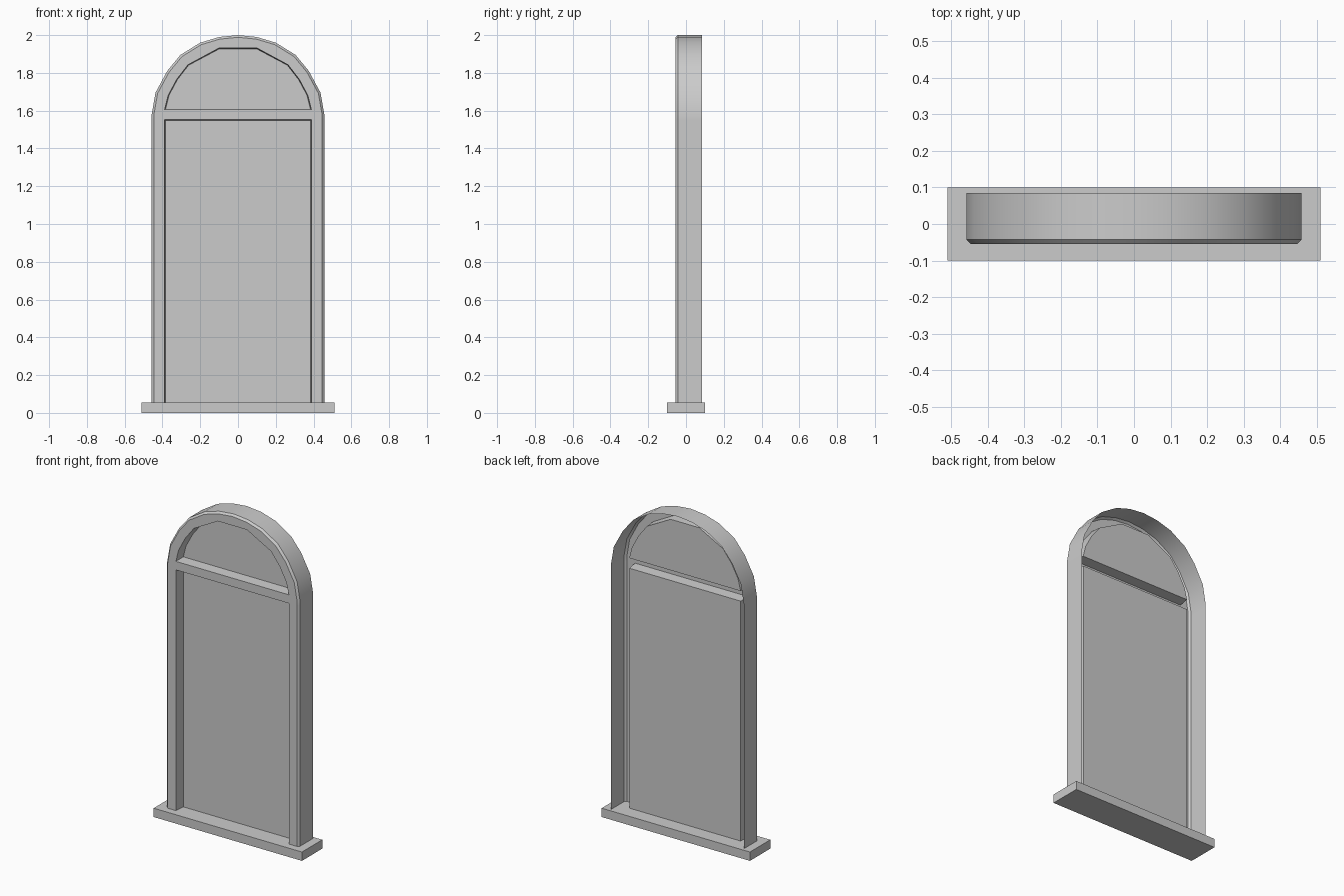
import bpy, bmesh

if "Cube" in bpy.data.objects:
    bpy.data.objects.remove(bpy.data.objects["Cube"])

SILL_TOP = 0.055
FRONT, EDGE, PANEL, BACK = -0.055, -0.043, 0.01, 0.085

# Right half profiles (x, z), from the sill up to the crown
OUTER = [(.457, SILL_TOP), (.457, 1.55), (.457, 1.58), (.437, 1.695), (.375, 1.81),
         (.305, 1.895), (.2, 1.96), (.1, 1.99), (0, 2.0)]
INNER = [(.389, SILL_TOP), (.389, 1.552), (.389, 1.605), (.37, 1.68), (.325, 1.765),
         (.265, 1.843), (.183, 1.887), (.1, 1.932), (0, 1.932)]


def mirrored(half):
    """Full path from bottom left over the crown to bottom right."""
    return [(-x, z) for x, z in half[:-1]] + half[::-1]


def make_object(name, build):
    bm = bmesh.new()
    build(bm)
    bmesh.ops.remove_doubles(bm, verts=bm.verts, dist=1e-5)
    mesh = bpy.data.meshes.new(name)
    bm.to_mesh(mesh)
    bm.free()
    obj = bpy.data.objects.new(name, mesh)
    bpy.context.collection.objects.link(obj)
    return obj


def face(bm, points):
    bm.faces.new([bm.verts.new(p) for p in points])


def at_depth(path, y):
    return [(x, y, z) for x, z in path]


def strip(bm, a, b, skip=()):
    for i in range(len(a) - 1):
        if i not in skip:
            face(bm, (a[i], b[i], b[i + 1], a[i + 1]))


# Front edge is chamfered; the openings taper slightly towards the panels
chamfer = [(x * .974, 1.55 + (z - 1.55) * .974 if z > 1.55 else z) for x, z in OUTER]
recess = [(INNER[0][0] - .006, SILL_TOP), (INNER[1][0] - .006, INNER[1][1] - .005)]
recess += [(x * .985, 1.61 + (z - 1.605) * .97) for x, z in INNER[2:]]
opening, recess_path = mirrored(INNER), mirrored(recess)
LAST = len(opening) - 1


# Open-backed arched frame with transom
def frame(bm):
    ring_out = at_depth(mirrored(chamfer), FRONT)
    ring_in = at_depth(opening, FRONT)
    side = at_depth(mirrored(OUTER), EDGE)
    inside = at_depth(recess_path, PANEL)
    strip(bm, at_depth(mirrored(OUTER), BACK), side)
    strip(bm, side, ring_out)
    strip(bm, ring_out, ring_in)
    strip(bm, ring_in, inside, skip=(1, LAST - 2))
    lo, hi = (1, LAST - 1), (2, LAST - 2)
    face(bm, [ring_in[i] for i in (lo[0], lo[1], hi[1], hi[0])])
    face(bm, (ring_in[hi[0]], ring_in[hi[1]], inside[hi[1]], inside[hi[0]]))
    face(bm, (inside[lo[0]], inside[lo[1]], ring_in[lo[1]], ring_in[lo[0]]))


frame_obj = make_object("arched_frame", frame)
bpy.context.view_layer.objects.active = frame_obj
frame_obj.select_set(True)
bpy.ops.object.shade_smooth_by_angle()

# Panels closing the two openings
panel_path = at_depth(recess_path, PANEL)
make_object("lower_panel", lambda bm: face(
    bm, [panel_path[i] for i in (LAST, LAST - 1, 1, 0)]))
make_object("arched_panel", lambda bm: face(bm, panel_path[2:LAST - 1][::-1]))

# Sill
bpy.ops.mesh.primitive_cube_add(size=1, location=(0, 0, SILL_TOP / 2))
sill = bpy.context.object
sill.name = "sill"
sill.scale = (1.02, 0.2, SILL_TOP)
